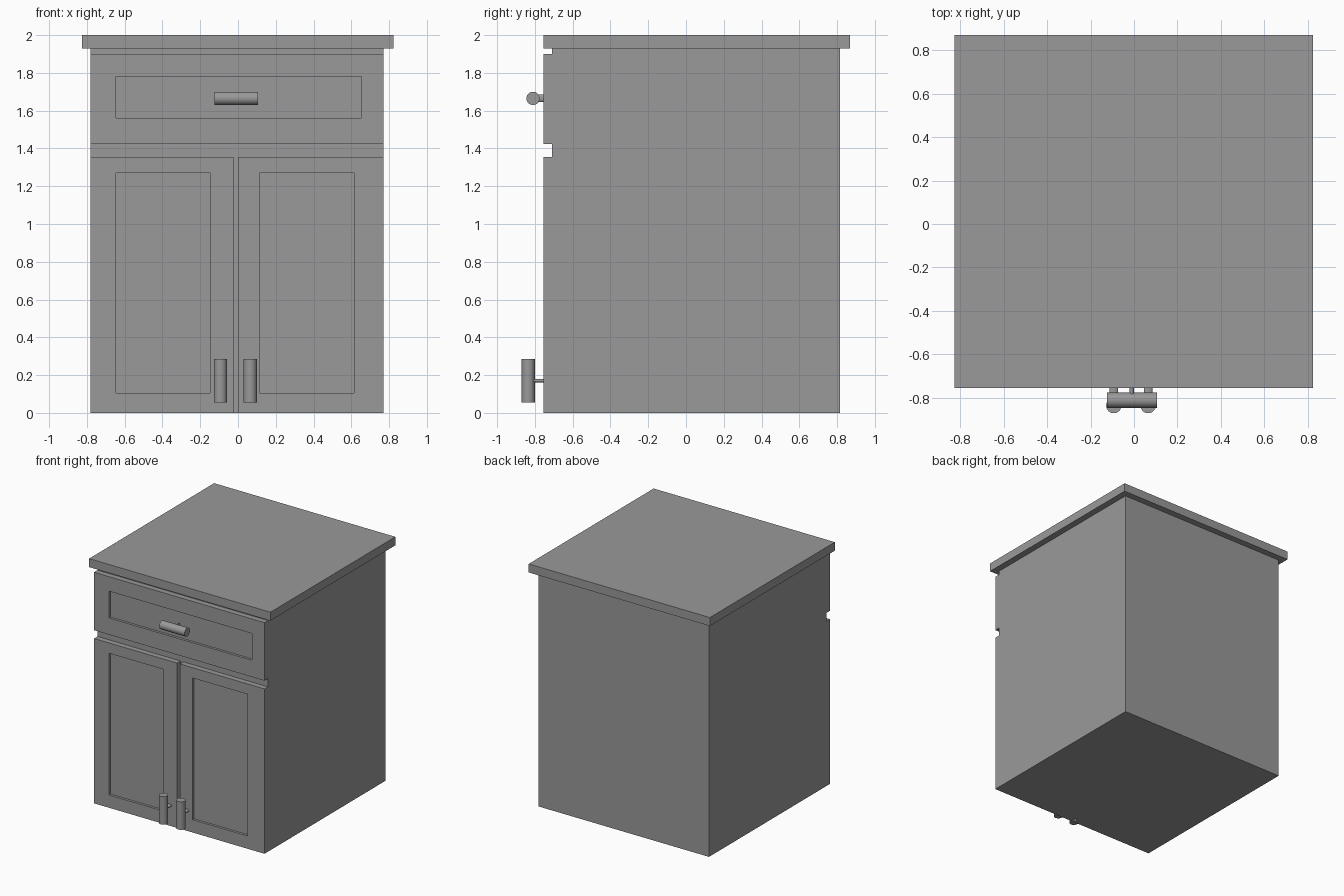
import bpy
import bmesh
from math import pi
from mathutils import Matrix, Vector

cube = bpy.data.objects.get("Cube")
if cube:
    bpy.data.objects.remove(cube, do_unlink=True)

grey = bpy.data.materials.new("cabinet grey")
grey.use_nodes = True
colour = (0.32, 0.32, 0.32, 1)
grey.diffuse_color = colour
grey.node_tree.nodes["Principled BSDF"].inputs["Base Color"].default_value = colour


def finish(name, bm):
    bmesh.ops.recalc_face_normals(bm, faces=bm.faces)
    mesh = bpy.data.meshes.new(name)
    bm.to_mesh(mesh)
    bm.free()
    mesh.materials.append(grey)
    obj = bpy.data.objects.new(name, mesh)
    bpy.context.collection.objects.link(obj)
    return obj


def box_mesh(low, high):
    low, high = Vector(low), Vector(high)
    bm = bmesh.new()
    bmesh.ops.create_cube(bm, size=1, matrix=Matrix.LocRotScale((low + high) / 2, None, high - low))
    return bm


def panel_front(name, outer, inner, depth=0.02):
    """Slab with a sunken centre; rectangles are (left, right, bottom, top)."""
    bm = box_mesh((outer[0], FRONT, outer[2]), (outer[1], CARCASS, outer[3]))
    bm.normal_update()
    face = min(bm.faces, key=lambda f: f.calc_center_median().y)

    def fit(panel, rect, y):
        centre = panel.calc_center_median()
        for v in panel.verts:
            v.co = (rect[v.co.x > centre.x], y, rect[2 + (v.co.z > centre.z)])

    # Rim around the panel, then the recess walls
    bmesh.ops.inset_region(bm, faces=[face], thickness=0.05)
    fit(face, inner, FRONT)
    sunk = bmesh.ops.extrude_discrete_faces(bm, faces=[face])["faces"][0]
    fit(sunk, inner, FRONT + depth)
    return finish(name, bm)


def handle(name, centre, upright):
    """Round bar on a flattened stem."""
    bm = bmesh.new()
    place = Matrix.Translation(centre)
    if upright:
        place = place @ Matrix.Rotation(pi / 2, 4, 'Y')
    bar = Matrix.Rotation(pi / 2, 4, 'Y')
    bmesh.ops.create_cone(bm, cap_ends=True, segments=32, radius1=0.035, radius2=0.035,
                          depth=0.23, matrix=place @ bar)
    length = FRONT + 0.005 - centre[1]
    stem = (Matrix.Translation((0, length / 2, 0)) @ Matrix.Diagonal((0.5, 1, 1, 1))
            @ Matrix.Rotation(pi / 2, 4, 'X'))
    bmesh.ops.create_cone(bm, cap_ends=True, segments=24, radius1=0.02, radius2=0.02,
                          depth=length, matrix=place @ stem)
    obj = finish(name, bm)
    bpy.ops.object.select_all(action='DESELECT')
    obj.select_set(True)
    bpy.context.view_layer.objects.active = obj
    bpy.ops.object.shade_smooth_by_angle()


FRONT, CARCASS = -0.755, -0.71

# Carcass and worktop
finish("carcass", box_mesh((-0.78, CARCASS, 0), (0.77, 0.815, 1.93)))
finish("worktop", box_mesh((-0.825, FRONT, 1.93), (0.823, 0.868, 2)))

# Drawer and doors
panel_front("drawer_front", (-0.78, 0.77, 1.423, 1.9), (-0.645, 0.655, 1.56, 1.78))
panel_front("right_door", (-0.78, -0.025, 0, 1.355), (-0.645, -0.147, 0.105, 1.27))
panel_front("left_door", (0, 0.77, 0, 1.355), (0.115, 0.615, 0.105, 1.27))

# Handles
handle("drawer_handle", (-0.01, -0.81, 1.665), False)
handle("right_door_handle", (-0.093, -0.835, 0.17), True)
handle("left_door_handle", (0.065, -0.835, 0.17), True)
